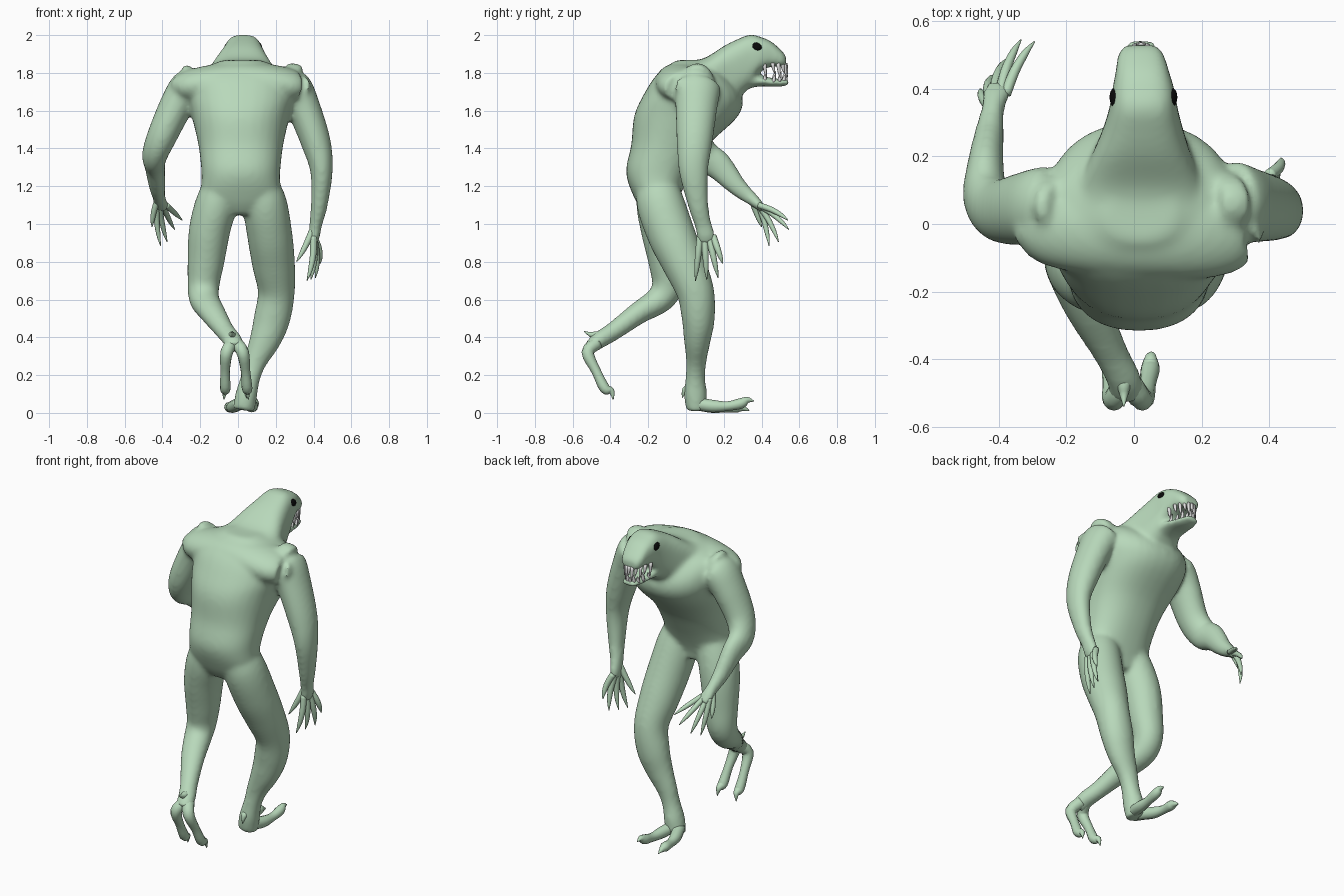
import bpy, bmesh, math
from mathutils import Vector


def material(name, rgb):
    m = bpy.data.materials.new(name)
    m.diffuse_color = (*rgb, 1)
    return m


SKIN = material("pale green skin", (0.48, 0.69, 0.495))
TOOTH = material("grey white teeth", (0.72, 0.72, 0.72))
BLACK = material("black eyes", (0.003, 0.003, 0.003))


def catmull(p, n):
    """Smoothly resample a list of number tuples."""
    out = []
    for i in range(len(p) - 1):
        q = [p[max(i - 1, 0)], p[i], p[i + 1], p[min(i + 2, len(p) - 1)]]
        for k in range(n):
            t = k / n
            out.append([0.5 * (2 * b + (c - a) * t + (2 * a - 5 * b + 4 * c - d) * t * t
                               + (3 * b - a - 3 * c + d) * t ** 3) for a, b, c, d in zip(*q)])
    return out + [list(p[-1])]


def tube(bm, secs, normal=None, sides=24, n=5, square=1.0):
    """Loft (super)ellipses (x, y, z, half width, half depth) along a path."""
    secs = catmull(secs, n)
    rings = []
    bulge = lambda c: math.copysign(abs(c) ** square, c)
    for i, s in enumerate(secs):
        c = Vector(s[:3])
        t = Vector(normal) if normal else (
            Vector(secs[min(i + 1, len(secs) - 1)][:3]) - Vector(secs[max(i - 1, 0)][:3])).normalized()
        ref = Vector((0, 1, 0)) if abs(t.x) > 0.8 else Vector((1, 0, 0))
        u = (ref - t * ref.dot(t)).normalized()
        v = t.cross(u)
        rings.append([bm.verts.new(c + u * s[3] * bulge(math.cos(a)) + v * s[4] * bulge(math.sin(a)))
                      for a in (2 * math.pi * k / sides for k in range(sides))])
    for r0, r1 in zip(rings, rings[1:]):
        for k in range(sides):
            j = (k + 1) % sides
            bm.faces.new((r0[k], r0[j], r1[j], r1[k]))
    bm.faces.new(rings[0][::-1])
    bm.faces.new(rings[-1])


def finish(bm, name, mat):
    bmesh.ops.recalc_face_normals(bm, faces=bm.faces)
    for f in bm.faces:
        f.smooth = True
    me = bpy.data.meshes.new(name)
    bm.to_mesh(me)
    bm.free()
    me.materials.append(mat)
    ob = bpy.data.objects.new(name, me)
    bpy.context.collection.objects.link(ob)
    return ob


body = bmesh.new()
# torso, leaning forward, with horizontal sections
tube(body, [(.015, -.14, 1.05, .09, .08), (.015, -.155, 1.13, .20, .115), (.015, -.145, 1.27, .208, .172),
            (.015, -.085, 1.42, .225, .205), (.015, .0, 1.57, .26, .275), (.02, .035, 1.68, .285, .262),
            (.02, .03, 1.79, .27, .185), (.02, .03, 1.868, .10, .08)], (0, 0, 1), square=.88, sides=32)
# shoulder yoke
tube(body, [(-.31, .03, 1.72, .03, .03), (-.26, .0, 1.73, .12, .085), (.02, -.01, 1.76, .15, .10),
            (.28, -.005, 1.73, .14, .09), (.335, .03, 1.72, .03, .03)])
# neck, skull and upper jaw
tube(body, [(.02, 0, 1.73, .22, .13), (.02, .10, 1.735, .195, .145), (.022, .20, 1.785, .15, .157),
            (.026, .27, 1.82, .123, .157), (.028, .34, 1.865, .102, .138), (.028, .39, 1.897, .094, .095),
            (.025, .45, 1.90, .08, .067), (.02, .51, 1.872, .066, .042), (.02, .53, 1.862, .045, .026)],
     (0, 1, 0), square=.68, sides=32)
# lower jaw
tube(body, [(.024, .27, 1.75, .09, .05), (.024, .38, 1.757, .08, .03), (.022, .48, 1.748, .064, .022),
            (.02, .545, 1.75, .042, .017)], (0, 1, 0))
# straight arm and palm
tube(body, [(.23, .06, 1.755, .08, .10), (.29, .06, 1.725, .098, .125), (.345, .055, 1.62, .09, .112),
            (.413, .045, 1.43, .079, .095), (.442, .04, 1.28, .06, .078), (.43, .065, 1.1, .045, .055),
            (.412, .09, 1.0, .035, .046), (.405, .105, .94, .03, .05), (.40, .11, .90, .022, .044)])
# bent arm and palm
tube(body, [(-.21, .05, 1.755, .08, .10), (-.265, .05, 1.72, .098, .12), (-.325, .045, 1.63, .09, .11),
            (-.40, .04, 1.47, .08, .094), (-.44, .085, 1.37, .068, .087), (-.44, .17, 1.31, .055, .077),
            (-.428, .27, 1.2, .044, .052), (-.418, .34, 1.14, .035, .038), (-.41, .38, 1.105, .042, .028),
            (-.40, .41, 1.075, .038, .02)])
# lifted leg
tube(body, [(-.08, -.15, 1.27, .07, .09), (-.11, -.145, 1.13, .108, .12), (-.15, -.12, .97, .11, .12),
            (-.17, -.1, .8, .098, .10), (-.182, -.095, .68, .085, .086), (-.178, -.14, .6, .08, .074),
            (-.135, -.25, .53, .07, .06), (-.07, -.38, .435, .052, .05), (-.03, -.46, .385, .052, .046),
            (-.02, -.51, .345, .055, .035)])
# planted leg
tube(body, [(.11, -.15, 1.27, .07, .09), (.138, -.14, 1.13, .115, .125), (.167, -.08, .95, .12, .127),
            (.188, -.01, .79, .114, .115), (.203, .05, .64, .098, .10), (.18, .065, .5, .097, .088),
            (.145, .06, .39, .084, .072), (.095, .055, .28, .063, .055), (.067, .05, .19, .052, .052),
            (.045, .05, .1, .058, .062), (.03, .055, .015, .06, .054)])
body = finish(body, "body", SKIN)
r = body.modifiers.new("blend", 'REMESH')
r.mode = 'VOXEL'
r.voxel_size = 0.012
r.use_smooth_shade = True
s = body.modifiers.new("soften", 'SMOOTH')
s.factor = 0.5
s.iterations = 14


def digits(name, paths, radii):
    """Tapering digits; radii give the thickness along each path."""
    bm = bmesh.new()
    for p in paths:
        m = len(p) - 1
        rad = [radii[round(i * (len(radii) - 1) / m)] for i in range(m)] + [0.002]
        tube(bm, [(*q, w, w) for q, w in zip(p, rad)], sides=12, n=4)
    finish(bm, name, SKIN)


def finger(root, tip, bow):
    a, b = Vector(root), Vector(tip)
    return [a, a.lerp(b, .4) + Vector(bow), a.lerp(b, .75) + Vector(bow) * .8, b]


# clawed fingers of each hand
right_tips = [(.365, .05, .70), (.385, .11, .705), (.41, .17, .715), (.435, .195, .79)]
digits("straight_arm_fingers",
       [finger((.40, .075 + .023 * i, .935), t, (.012, 0, 0)) for i, t in enumerate(right_tips)]
       + [finger((.40, .085, .98), (.31, .055, .80), (.005, 0, .0))], (.018, .017, .012, .002))
left_tips = [(-.295, .54, 1.02), (-.335, .545, .97), (-.375, .49, .905), (-.41, .44, .885)]
digits("bent_arm_fingers",
       [finger((-.38 - .017 * i, .385, 1.10), t, (-.008, .005, .008)) for i, t in enumerate(left_tips)]
       + [finger((-.43, .35, 1.12), (-.455, .40, .985), (-.005, 0, 0))], (.016, .015, .011, .002))

# two long clawed toes on each foot
toe = (.034, .033, .025, .028, .017, .002)
digits("lifted_foot_toes", [
    [(-.03, -.47, .37), (-.06, -.52, .32), (-.068, -.475, .22), (-.067, -.43, .13), (-.07, -.395, .115), (-.075, -.385, .07)],
    [(-.01, -.47, .37), (.025, -.52, .32), (.04, -.475, .22), (.048, -.43, .13), (.05, -.395, .115), (.055, -.385, .07)]], toe)
digits("planted_foot_toes", [
    [(.05, .05, .05), (.072, .14, .036), (.08, .22, .036), (.083, .29, .05), (.083, .325, .068), (.083, .36, .062)],
    [(.01, .05, .05), (-.025, .14, .033), (-.04, .21, .028), (-.045, .27, .03), (-.045, .30, .025), (-.045, .335, .012)]], toe)
# hooked spurs at the heels
digits("heel_spurs", [
    [(-.03, -.44, .39), (-.03, -.475, .41), (-.03, -.505, .415), (-.03, -.54, .432)],
    [(.045, .04, .12), (.045, .005, .125), (.045, -.01, .11), (.045, -.02, .08)]], (.035, .022, .013, .002))

# teeth in two curved rows
bm = bmesh.new()
for z, dz, count, w, length in ((1.852, -1, 11, .07, .08), (1.75, 1, 10, .058, .06)):
    for i in range(count):
        a = math.pi * (i / (count - 1))
        x = .021 + w * math.cos(a) * (1.0 - .15 * math.sin(a))
        y = .415 + .112 * math.sin(a) ** .8
        k = length * (1 if i % 2 == 0 else .7)
        tube(bm, [(x, y, z, .011, .011), (x, y + .005, z + dz * k * .6, .008, .008),
                  (x, y + .012, z + dz * k, .001, .001)], (0, 0, 1), sides=8, n=2)
finish(bm, "teeth", TOOTH)

# eyes
for side in (-1, 1):
    bm = bmesh.new()
    bmesh.ops.create_uvsphere(bm, u_segments=20, v_segments=12, radius=1)
    bmesh.ops.scale(bm, vec=(.013, .029, .021), verts=bm.verts)
    eye = finish(bm, "left_eye" if side < 0 else "right_eye", BLACK)
    eye.location = (.028 + side * .086, .373, 1.94)
    eye.rotation_euler = (math.radians(-20), math.radians(side * -20), 0)
